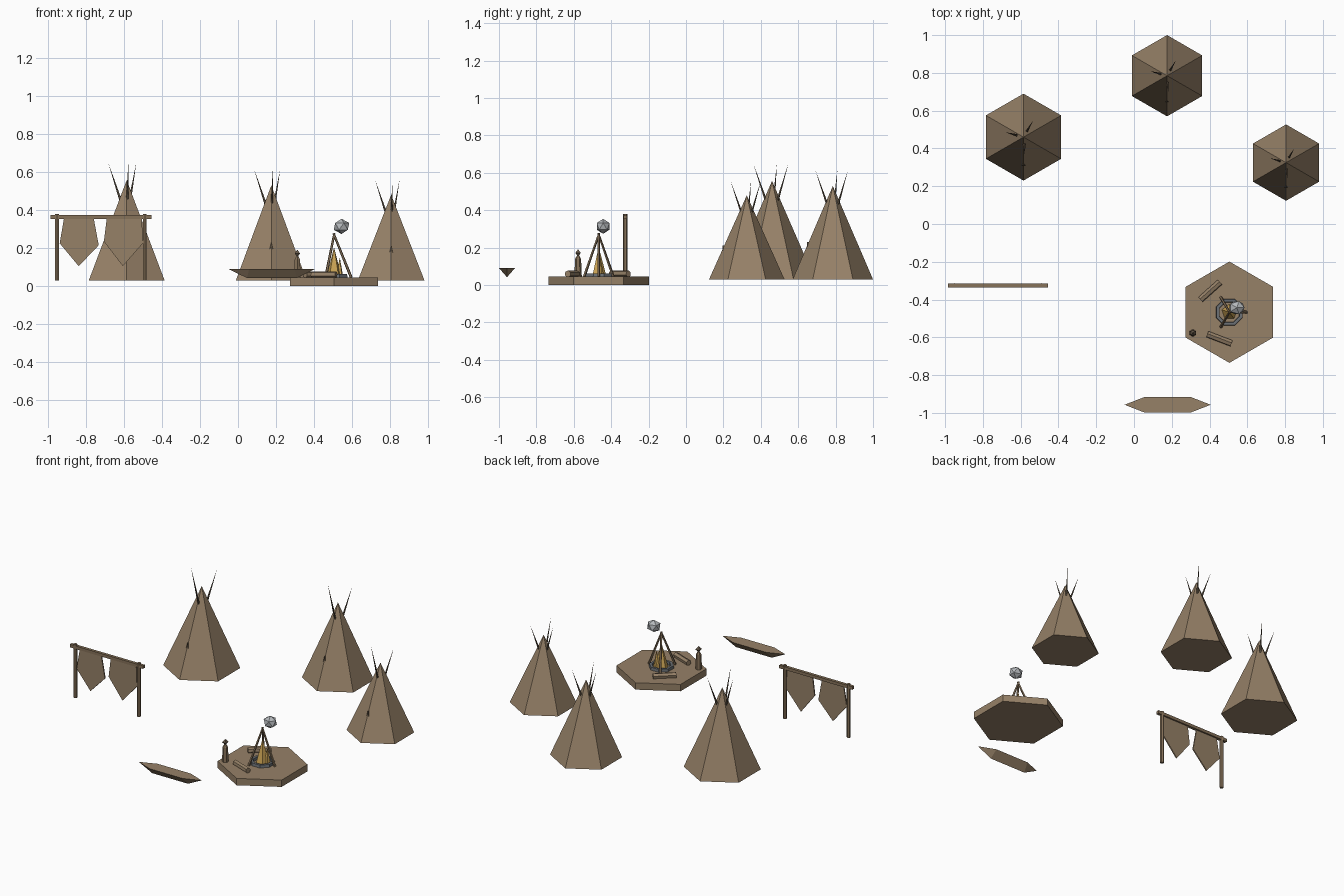
import bpy, bmesh, math
from mathutils import Vector

if "Cube" in bpy.data.objects:
    bpy.data.objects.remove(bpy.data.objects["Cube"])


def material(name, r, g, b):
    m = bpy.data.materials.new(name)
    m.diffuse_color = (r, g, b, 1)
    m.use_nodes = True
    m.node_tree.nodes["Principled BSDF"].inputs["Base Color"].default_value = m.diffuse_color
    return m


TAN = material("tan hide", 0.305, 0.219, 0.137)
WOOD = material("wood", 0.24, 0.168, 0.10)
DARK = material("dark wood", 0.13, 0.098, 0.066)
STONE = material("grey stone", 0.15, 0.165, 0.18)
FLAME = material("yellow flame", 0.60, 0.37, 0.09)
SMOKE = material("pale smoke", 0.46, 0.48, 0.50)


def finish(name, bm, mat):
    bmesh.ops.recalc_face_normals(bm, faces=bm.faces)
    mesh = bpy.data.meshes.new(name)
    bm.to_mesh(mesh)
    bm.free()
    mesh.materials.append(mat)
    ob = bpy.data.objects.new(name, mesh)
    bpy.context.collection.objects.link(ob)
    return ob


def frustum(name, p0, p1, r0, r1, n, mat, phase=90):
    """Tapered n-sided bar from p0 to p1; r1 = 0 gives a point."""
    p0, p1 = Vector(p0), Vector(p1)
    q = Vector((0, 0, 1)).rotation_difference((p1 - p0).normalized())
    bm = bmesh.new()

    def ring(p, r):
        return [bm.verts.new(p + q @ Vector((r * math.cos(a), r * math.sin(a), 0)))
                for a in (math.radians(phase) + math.tau * i / n for i in range(n))]
    low = ring(p0, r0)
    bm.faces.new(low)
    if r1:
        top = ring(p1, r1)
        bm.faces.new(top)
    else:
        tip = bm.verts.new(p1)
    for i in range(n):
        j = (i + 1) % n
        bm.faces.new((low[i], low[j], top[j], top[i]) if r1 else (low[i], low[j], tip))
    return finish(name, bm, mat)


def plate(name, points, y, depth, mat):
    """Outline in x and z, extruded along y."""
    bm = bmesh.new()
    face = bm.faces.new([bm.verts.new((x, y - depth / 2, z)) for x, z in points])
    out = bmesh.ops.extrude_face_region(bm, geom=[face])
    bmesh.ops.translate(bm, vec=(0, depth, 0),
                        verts=[v for v in out["geom"] if isinstance(v, bmesh.types.BMVert)])
    return finish(name, bm, mat)


# Tents: six-sided cones with three crossing poles and a small front flap
def tent(x, y, radius, height):
    s, z0 = radius / 0.23, 0.03
    frustum("tent_cover", (x, y, z0), (x, y, z0 + height), radius, 0, 6, TAN)
    for deg in (60, 165, 275):
        c, d = math.cos(math.radians(deg)), math.sin(math.radians(deg))
        frustum("tent_pole", (x + 0.025 * s * c, y + 0.025 * s * d, z0 + height - 0.13 * s),
                (x + 0.1 * s * c, y + 0.1 * s * d, z0 + height + 0.09 * s),
                0.008 * s, 0, 5, DARK)
    zf = z0 + 0.345 * height
    yf = y - radius * 0.6
    w = 0.015 * s
    plate("tent_flap", [(x - w, zf - 0.03 * s), (x + w, zf - 0.03 * s), (x, zf + 0.03 * s)],
          yf, 0.022 * s, DARK)


tent(-0.585, 0.46, 0.23, 0.527)
tent(0.175, 0.785, 0.215, 0.5)
tent(0.805, 0.325, 0.202, 0.45)

# Drying rack
RY = -0.325
for x in (-0.952, -0.49):
    frustum("rack_post", (x, RY, 0.03), (x, RY, 0.38), 0.012, 0.012, 6, WOOD)
frustum("rack_bar", (-0.985, RY, 0.363), (-0.455, RY, 0.363), 0.014, 0.014, 4, WOOD, 45)
plate("hanging_hide", [(-0.915, 0.355), (-0.937, 0.225), (-0.837, 0.105),
                       (-0.732, 0.215), (-0.758, 0.355)], RY - 0.004, 0.008, TAN)
plate("hanging_hide", [(-0.69, 0.355), (-0.705, 0.235), (-0.605, 0.105),
                       (-0.50, 0.225), (-0.505, 0.355)], RY - 0.004, 0.008, TAN)

# Canoe: pointed six-sided deck over a keel line
bm = bmesh.new()
CX, CY = 0.178, -0.957
deck = [bm.verts.new((CX + x, CY + y, 0.09)) for x, y in
        ((-0.228, 0), (-0.12, -0.042), (0.12, -0.042), (0.228, 0), (0.12, 0.042), (-0.12, 0.042))]
k0, k1 = (bm.verts.new((CX + x, CY, 0.042)) for x in (-0.13, 0.13))
bm.faces.new(deck)
for a, b, c, d in ((0, 1, 2, 3), (0, 5, 4, 3)):
    bm.faces.new((deck[a], deck[b], k0))
    bm.faces.new((deck[b], deck[c], k1, k0))
    bm.faces.new((deck[c], deck[d], k1))
finish("canoe", bm, TAN)

# Platform
PX, PY, PZ = 0.505, -0.467, 0.045
frustum("platform", (PX, PY, 0), (PX, PY, PZ), 0.268, 0.268, 6, TAN)

# Fire ring, flames and tripod
bm = bmesh.new()
loops = [[bm.verts.new((PX + r * math.cos(a), PY + r * math.sin(a), z))
          for a in (math.tau * (i + 0.5) / 8 for i in range(8))]
         for r, z in ((0.076, PZ), (0.074, 0.063), (0.058, 0.063), (0.056, PZ))]
for k in range(4):
    for i in range(8):
        j = (i + 1) % 8
        m = (k + 1) % 4
        bm.faces.new((loops[k][i], loops[k][j], loops[m][j], loops[m][i]))
finish("fire_ring", bm, STONE)
frustum("flame", (PX, PY, PZ), (PX, PY, 0.205), 0.042, 0, 5, FLAME)
frustum("small_flame", (PX + 0.028, PY + 0.008, PZ), (PX + 0.03, PY + 0.008, 0.15), 0.022, 0, 5, FLAME)
for deg in (0, 120, 240):
    a = math.radians(deg)
    c, d = math.cos(a), math.sin(a)
    frustum("tripod_leg", (PX + 0.09 * c, PY + 0.09 * d, PZ),
            (PX - 0.003 * c, PY - 0.003 * d, 0.277), 0.008, 0.006, 5, WOOD)

# Smoke puff
bm = bmesh.new()
bmesh.ops.create_icosphere(bm, subdivisions=1, radius=0.04)
puff = finish("smoke_puff", bm, SMOKE)
puff.location = (0.544, -0.443, 0.314)
puff.scale = (1.14, 1, 1)

# Log seats
frustum("log_seat", (0.352, -0.4, 0.06), (0.455, -0.308, 0.06), 0.018, 0.018, 6, TAN)
frustum("log_seat", (0.388, -0.583, 0.06), (0.516, -0.632, 0.06), 0.018, 0.018, 6, TAN)

# Carved figure
FX, FY = 0.312, -0.577
frustum("figure_body", (FX, FY, PZ), (FX, FY, 0.14), 0.02, 0.016, 6, WOOD)
frustum("figure_neck", (FX, FY, 0.14), (FX, FY, 0.16), 0.016, 0.005, 6, WOOD)
frustum("figure_head", (FX, FY, 0.172), (FX, FY, 0.192), 0.02, 0, 4, DARK, 45)
frustum("figure_chin", (FX, FY, 0.172), (FX, FY, 0.152), 0.02, 0, 4, DARK, 45)
